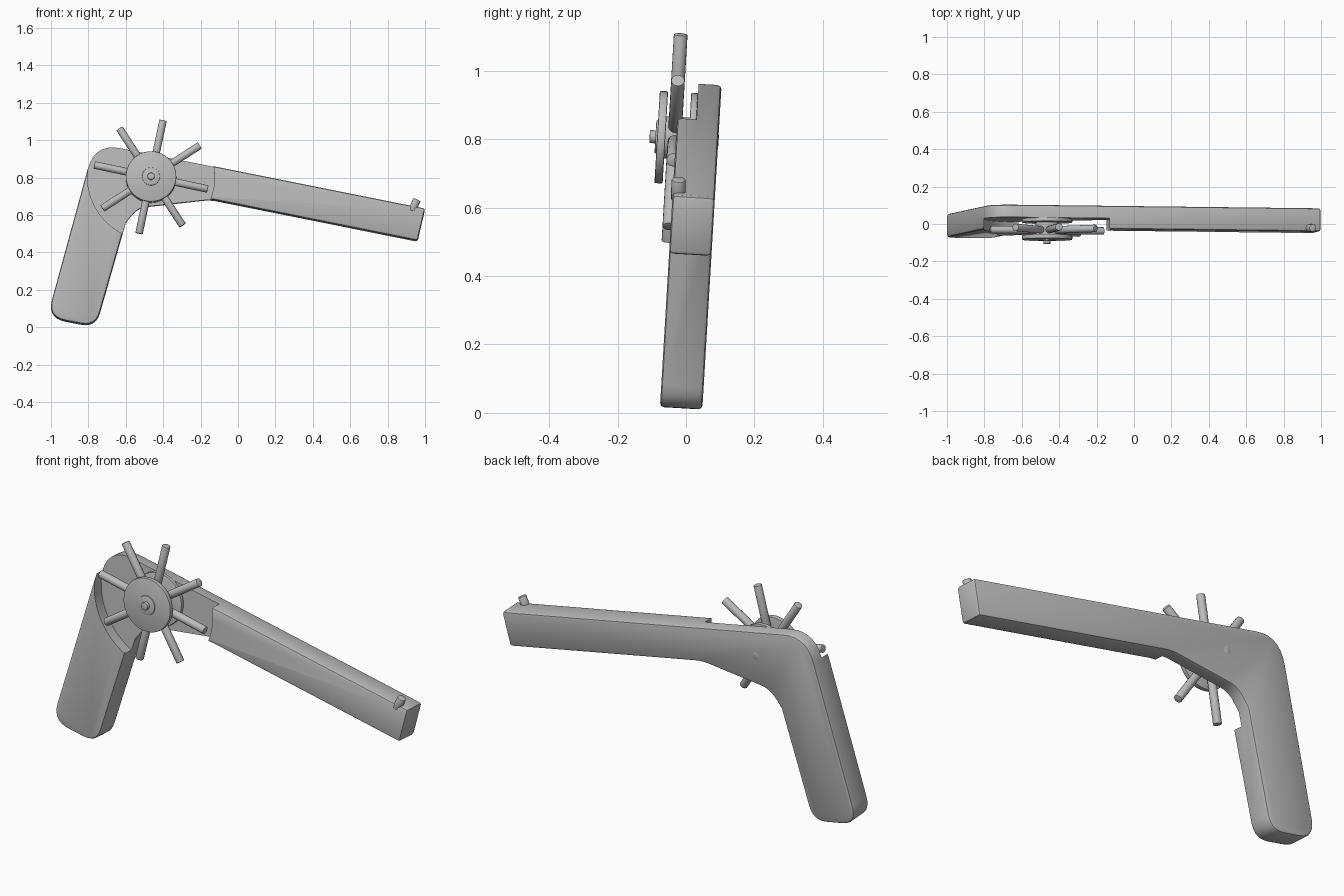
import bpy, bmesh, math
from mathutils import Vector, Matrix

cube = bpy.data.objects.get("Cube")
if cube:
    bpy.data.objects.remove(cube)

TILT = Matrix.Rotation(math.radians(-3.4), 4, 'X')   # whole model leans slightly
HUB = Vector((-0.465, 0, 0.80))

grey = bpy.data.materials.new("plain grey")
grey.use_nodes = True
grey.diffuse_color = (0.5, 0.5, 0.5, 1)
grey.node_tree.nodes["Principled BSDF"].inputs["Base Color"].default_value = grey.diffuse_color


def add_object(name, bm):
    bmesh.ops.recalc_face_normals(bm, faces=bm.faces)
    mesh = bpy.data.meshes.new(name)
    bm.to_mesh(mesh)
    bm.free()
    mesh.materials.append(grey)
    obj = bpy.data.objects.new(name, mesh)
    bpy.context.collection.objects.link(obj)
    obj.matrix_world = TILT
    return obj


def activate(obj):
    bpy.ops.object.select_all(action='DESELECT')
    obj.select_set(True)
    bpy.context.view_layer.objects.active = obj


def smooth(obj, angle=35):
    activate(obj)
    bpy.ops.object.shade_smooth_by_angle(angle=math.radians(angle))


def rod(name, start, end, radius, sides=32, bevel=0.0):
    start, end = Vector(start), Vector(end)
    axis = end - start
    bm = bmesh.new()
    place = Matrix.Translation((start + end) / 2) @ axis.to_track_quat('Z', 'Y').to_matrix().to_4x4()
    bmesh.ops.create_cone(bm, cap_ends=True, segments=sides, radius1=radius,
                          radius2=radius, depth=axis.length, matrix=place)
    if bevel:
        rims = [e for e in bm.edges if any(len(f.verts) > 4 for f in e.link_faces)]
        bmesh.ops.bevel(bm, geom=rims, offset=bevel, segments=2, affect='EDGES', profile=0.5)
    obj = add_object(name, bm)
    smooth(obj)
    return obj


def wheel_part(name, y_front, y_back, radius, bevel=0.0):
    return rod(name, (HUB.x, y_front, HUB.z), (HUB.x, y_back, HUB.z), radius, 40, bevel)


def rounded(corners, steps=7):
    """Round each (x, z, radius) corner with a short curve."""
    points = []
    for i, (x, z, r) in enumerate(corners):
        c = Vector((x, z))
        if not r:
            points.append(c)
            continue
        before = Vector(corners[i - 1][:2]) - c
        after = Vector(corners[(i + 1) % len(corners)][:2]) - c
        a, b = c + before.normalized() * r, c + after.normalized() * r
        for k in range(steps + 1):
            t = k / steps
            points.append(a * (1 - t) ** 2 + c * 2 * t * (1 - t) + b * t * t)
    return points


# Body: one bent outline for handle and barrel, extruded through its thickness
outline = rounded([(-1.02, 0.05, 0.1), (-0.76, 0.0, 0.08), (-0.60, 0.56, 0.0),
                   (-0.535, 0.64, 0.05), (-0.15, 0.683, 0.04), (0.96, 0.46, 0.0),
                   (1.0, 0.632, 0.0), (-0.765, 0.985, 0.14)])
bm = bmesh.new()
face = bm.faces.new([bm.verts.new((p.x, -0.077, p.y)) for p in outline])
grown = bmesh.ops.extrude_face_region(bm, geom=[face])
bmesh.ops.translate(bm, vec=(0, 0.124, 0),
                    verts=[v for v in grown["geom"] if isinstance(v, bmesh.types.BMVert)])
body = add_object("body", bm)
edge = body.modifiers.new("soft edges", 'BEVEL')
edge.width, edge.segments, edge.limit_method = 0.012, 2, 'ANGLE'
edge.angle_limit = math.radians(60)

# Round pocket for the wheel, cut into the front of the body
cutter = wheel_part("pocket_cutter", -0.3, -0.02, 0.34)
cutter.hide_render = True
cut = body.modifiers.new("pocket", 'BOOLEAN')
cut.operation, cut.object, cut.solver = 'DIFFERENCE', cutter, 'EXACT'
activate(body)
for modifier in list(body.modifiers):
    bpy.ops.object.modifier_apply(modifier=modifier.name)
bpy.data.objects.remove(cutter)
smooth(body, 40)

# Wheel: two discs on a hub, with a boss and axle
wheel_part("front_disc", -0.132, -0.108, 0.135, 0.004)
wheel_part("back_disc", -0.040, -0.020, 0.135, 0.004)
wheel_part("hub", -0.11, -0.03, 0.062)
wheel_part("boss", -0.137, -0.12, 0.048, 0.003)
wheel_part("axle", -0.154, 0.048, 0.019, 0.003)

# Spokes
for i in range(8):
    a = math.radians(78 + 45 * i)
    way = Vector((math.cos(a), 0, math.sin(a)))
    base = HUB + Vector((0, -0.081, 0))
    rod(f"spoke_{i + 1}", base + way * 0.04, base + way * 0.31, 0.02, 16, 0.003)

# Sight peg near the barrel tip
rod("sight_peg", (0.93, -0.06, 0.62), (0.957, -0.062, 0.68), 0.021, 12, 0.004)
